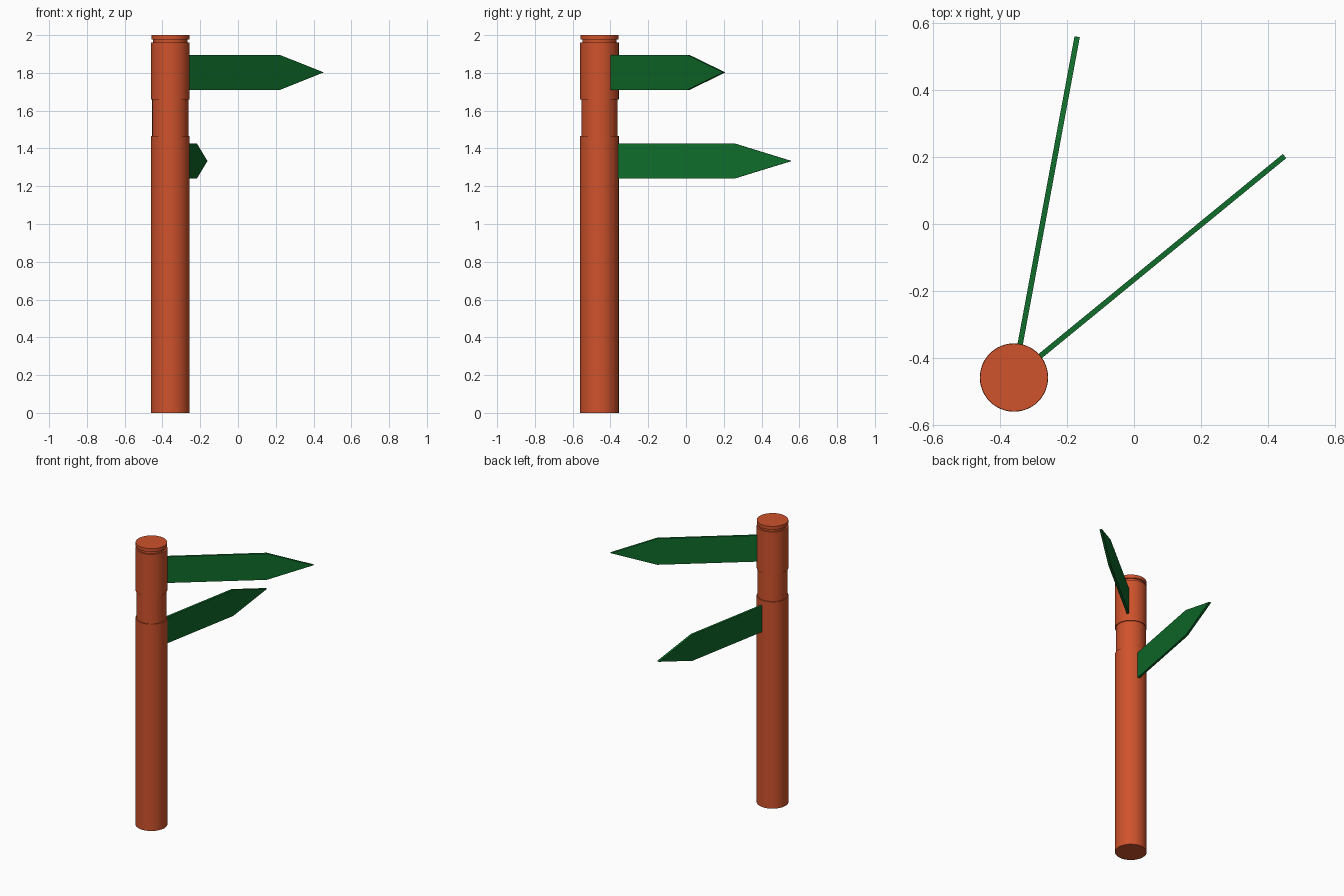
import bpy, bmesh, math

if "Cube" in bpy.data.objects:
    bpy.data.objects.remove(bpy.data.objects["Cube"])

CX, CY = -0.358, -0.458   # post axis
SIDES = 48


def material(name, rgb):
    m = bpy.data.materials.new(name)
    m.diffuse_color = (*rgb, 1)
    m.use_nodes = True
    m.node_tree.nodes["Principled BSDF"].inputs["Base Color"].default_value = m.diffuse_color
    return m


def finish(name, bm, mat):
    bmesh.ops.recalc_face_normals(bm, faces=bm.faces)
    mesh = bpy.data.meshes.new(name)
    bm.to_mesh(mesh)
    bm.free()
    mesh.materials.append(mat)
    ob = bpy.data.objects.new(name, mesh)
    ob.location = (CX, CY, 0)
    bpy.context.collection.objects.link(ob)
    return ob


def lathe(name, profile, mat):
    bm = bmesh.new()
    rings = [[bm.verts.new((r * math.cos(2 * math.pi * i / SIDES),
                            r * math.sin(2 * math.pi * i / SIDES), z))
              for i in range(SIDES)] for r, z in profile]
    for a, b in zip(rings, rings[1:]):
        for i in range(SIDES):
            j = (i + 1) % SIDES
            bm.faces.new((a[i], a[j], b[j], b[i]))
    bm.faces.new(rings[0])
    bm.faces.new(rings[-1])
    ob = finish(name, bm, mat)
    bpy.context.view_layer.objects.active = ob
    ob.select_set(True)
    bpy.ops.object.shade_smooth_by_angle(angle=math.radians(30))
    ob.select_set(False)


def arrow_board(name, z, angle, shoulder, tip, mat):
    h, t, start = 0.0925, 0.016, 0.09
    outline = [(start, -h), (shoulder, -h), (tip, 0), (shoulder, h), (start, h)]
    bm = bmesh.new()
    face = bm.faces.new([bm.verts.new((x, -t / 2, y)) for x, y in outline])
    ext = bmesh.ops.extrude_face_region(bm, geom=[face])
    new = [v for v in ext["geom"] if isinstance(v, bmesh.types.BMVert)]
    bmesh.ops.translate(bm, verts=new, vec=(0, t, 0))
    ob = finish(name, bm, mat)
    ob.location.z = z
    ob.rotation_euler.z = math.radians(angle)


orange = material("post_orange", (0.62, 0.085, 0.025))
green = material("board_green", (0.005, 0.15, 0.024))

# Post with a recessed band and a grooved cap
lathe("post", [(0.102, 0), (0.102, 1.465), (0.096, 1.465), (0.096, 1.66),
               (0.102, 1.66), (0.102, 1.96), (0.091, 1.96), (0.091, 1.976),
               (0.101, 1.976), (0.101, 2.0)], orange)

# Pointing boards
arrow_board("upper_board", 1.8025, 39.3, 0.743, 1.043, green)
arrow_board("lower_board", 1.3335, 79.5, 0.728, 1.034, green)
